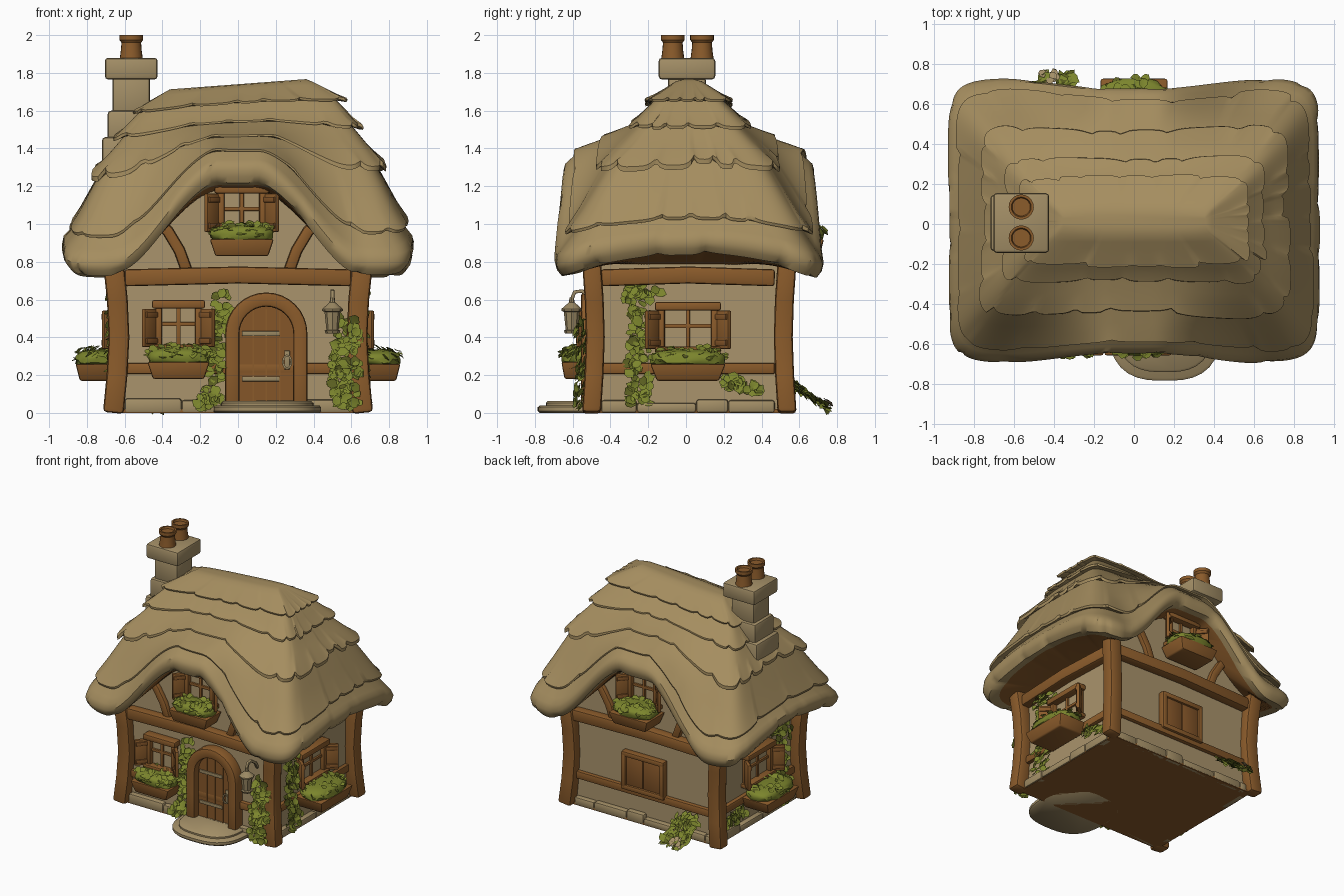
import bpy, bmesh, math, random
from mathutils import Vector, Matrix

if "Cube" in bpy.data.objects:
    bpy.data.objects.remove(bpy.data.objects["Cube"])

random.seed(4)
R = random.uniform
I = Matrix()


def mat(name, c):
    m = bpy.data.materials.new(name)
    m.diffuse_color = (*c, 1)
    m.use_nodes = True
    m.node_tree.nodes["Principled BSDF"].inputs["Base Color"].default_value = m.diffuse_color
    return m


THATCH = mat("thatch", (.376, .268, .115))
PLASTER = mat("plaster", (.40, .295, .15))
WOOD = mat("timber", (.26, .106, .024))
DOOR = mat("door_wood", (.235, .093, .022))
STONE = mat("stone", (.37, .275, .135))
LEAF = mat("leaf_green", (.20, .235, .026))
DARK = mat("dark_leaf", (.10, .11, .014))
METAL = mat("lamp_metal", (.33, .25, .125))


def finish(name, bm, mats, M=I, bevel=0, angle=35):
    bmesh.ops.recalc_face_normals(bm, faces=bm.faces[:])
    if bevel:
        es = [e for e in bm.edges if len(e.link_faces) == 2 and e.calc_face_angle(0) > .6]
        bmesh.ops.bevel(bm, geom=es, offset=bevel, segments=2, profile=.5, affect='EDGES')
    me = bpy.data.meshes.new(name)
    bm.to_mesh(me)
    bm.free()
    for m in (mats if isinstance(mats, list) else [mats]):
        me.materials.append(m)
    me.shade_smooth()
    me.set_sharp_from_angle(angle=math.radians(angle))
    ob = bpy.data.objects.new(name, me)
    ob.matrix_world = M
    bpy.context.collection.objects.link(ob)
    return ob


def loft(name, rings, mats, M=I, bevel=0, angle=35):
    bm = bmesh.new()
    vs = [[bm.verts.new(p) for p in r] for r in rings]
    n = len(vs[0])
    for a, b in zip(vs, vs[1:]):
        for i in range(n):
            bm.faces.new((a[i], a[(i + 1) % n], b[(i + 1) % n], b[i]))
    bm.faces.new(vs[0])
    bm.faces.new(vs[-1])
    return finish(name, bm, mats, M, bevel, angle)


def box(name, c, s, m, M=I, bevel=.01, taper=1):
    x, y, z = (v / 2 for v in s)
    sq = [(-1, -1), (1, -1), (1, 1), (-1, 1)]
    rings = [[(c[0] + u * x * k, c[1] + v * y * k, c[2] + w * z) for u, v in sq]
             for w, k in ((-1, taper), (1, 1))]
    return loft(name, rings, m, M, bevel)


def sweep(name, pts, w, d, m, M=I, depth=(0, 1, 0), bevel=.015):
    pts, dep, rings = [Vector(p) for p in pts], Vector(depth), []
    for i, p in enumerate(pts):
        t = pts[min(i + 1, len(pts) - 1)] - pts[max(i - 1, 0)]
        s = t.cross(dep).normalized() * w / 2
        e = dep * d / 2
        rings.append([p + s + e, p + s - e, p - s - e, p - s + e])
    return loft(name, rings, m, M, bevel)


def lathe(name, prof, m, M=I, seg=20, n=2):
    rings = []  # n > 2 squares the outline
    for r, z in prof:
        cs = [(math.cos(k * math.tau / seg), math.sin(k * math.tau / seg)) for k in range(seg)]
        rings.append([(r * c / (abs(c) ** n + abs(s) ** n) ** (1 / n),
                       r * s / (abs(c) ** n + abs(s) ** n) ** (1 / n), z) for c, s in cs])
    return loft(name, rings, m, M)


def extrude(name, pts, y0, y1, m, M=I):
    return loft(name, [[(x, y, z) for x, z in pts] for y in (y0, y1)], m, M)


def leaves(name, pts, size, mats, M=I, normal=(0, -1, .4), long=1):
    shape = [(0, -1, 0), (.7, -.4, .15), (.7, .3, .1), (0, 1, -.15), (-.7, .3, .1), (-.7, -.4, .15)]
    bm = bmesh.new()
    for p in pts:
        nrm = Vector(normal) + Vector((R(-.5, .5), R(-.5, .5), R(-.5, .5)))
        q = nrm.to_track_quat('Z', 'Y').to_matrix() @ Matrix.Rotation(R(-1.5, 1.5) / long, 3, 'Z')
        s = size * R(.7, 1.25)
        v = [bm.verts.new(Vector(p) + q @ Vector((x * s, y * s * long, z * s))) for x, y, z in shape]
        k = int(random.random() < .15) % len(mats)
        for f in (v[:4], [v[0], v[3], v[4], v[5]]):
            bm.faces.new(f).material_index = k
    return finish(name, bm, mats, M)


# wall frames: local x along the wall, -y outward
def wall(x, y, deg):
    return Matrix.Translation((x, y, 0)) @ Matrix.Rotation(math.radians(deg), 4, 'Z')


FRONT, BACK = wall(0, -.47, 0), wall(0, .5, 180)
RIGHT, LEFT = wall(.61, .01, 90), wall(-.61, .01, -90)


def arch(x):
    s = max(0, min(1, (.68 - abs(x)) / .58))
    return s * s * (3 - 2 * s)


# house body with arched gables front and back
xs = [-.61 + 1.22 * i / 40 for i in range(41)]
extrude("house_walls", [(-.61, .01), (.61, .01)] + [(x, .8 + .4 * arch(x)) for x in reversed(xs)],
        -.47, .5, PLASTER)
box("floor_base", (0, .015, .01), (1.28, 1.04, .02), WOOD, bevel=0)

# thatched roof: saw-tooth tiers, each key = (hip x, eave y, z, dormer y, dormer z)
KEYS = [(.915, .70, .78, .655, 1.28), (.85, .61, .95, .58, 1.385), (.72, .43, 1.30, .42, 1.46),
        (.605, .275, 1.49, .27, 1.535), (.525, .185, 1.62, .185, 1.64), (.39, .07, 1.725, .07, 1.735)]
SIDE = 64
N = SIDE * 4


def key(t):
    i = min(int(t), 4)
    return [a + (b - a) * (t - i) for a, b in zip(KEYS[i], KEYS[i + 1])]


def roof_pt(i, k, d=0, t=0, dz=0):
    f = (i % SIDE) / SIDE * 2 - 1
    sx, sy = [(f, -1), (1, f), (-f, 1), (-1, -f)][i // SIDE]
    r = (abs(sx) ** 10 + abs(sy) ** 10) ** .1
    sx, sy = sx / r, sy / r
    x = (k[0] + d * .8) * sx
    w = arch(x) * abs(sy) ** 4
    y = ((k[1] + d * .8) * (1 - w) + (k[3] + d * .6) * w) * sy + .015
    z = k[2] * (1 - w) + k[4] * w + d * .4 + dz
    z += .12 * (1 - sy * sy) * abs(sx) ** 8 * max(0, 1 - t / 2.4)
    return (x, y, z + .075 * x * min(t, 5) / 5 if t <= 5 else z)


def tufts():
    out = []
    while len(out) < N:
        n, r = random.randint(7, 20), random.random()
        out += [(.6 * r + .4 * (1 - abs(2 * j / (n - 1) - 1) ** 4), .02 + .025 * r) for j in range(n)]
    return out[:N]


tf = tufts()
rings = [[roof_pt(i, (.58, .45, .78, .45, 1.17), t=9) for i in range(N)]]
for k, s in (((.83, .61, .73, .60, 1.20), .3), ((.885, .67, .72, .64, 1.21), 1), ((.91, .695, .75, .655, 1.245), .7)):
    rings.append([roof_pt(i, k, dz=.02 * s - .035 * s * tf[i][0], d=.018 * tf[i][0]) for i in range(N)])
rings.append([roof_pt(i, KEYS[0], d=.005 + .018 * tf[i][0]) for i in range(N)])
for tier in range(5):
    tf = tufts()
    if tier:
        rings.append([roof_pt(i, key(tier - .22 * tf[i][0]), tf[i][1], tier) for i in range(N)])
        rings.append([roof_pt(i, key(tier - .22 * tf[i][0] + .06), tf[i][1] + .012, tier) for i in range(N)])
    for s in (.25, .5, .75, 1.02):
        t = min(tier + s, 5)
        rings.append([roof_pt(i, key(t), (1 - s) * (.02 + .5 * tf[i][1]) if s < 1 else 0, t) for i in range(N)])
rings.append([roof_pt(i, (.36, .03, 1.74, .03, 1.74), 0, 5) for i in range(N)])
roof = loft("thatched_roof", rings, [THATCH, WOOD], angle=40)
for p in roof.data.polygons[:N]:
    p.material_index = 1  # timber soffit

# chimney
for n, (x0, x1, y, z0, z1) in enumerate([(-.72, -.45, .14, 1.2, 1.46), (-.69, -.46, .12, 1.44, 1.6),
                                         (-.665, -.465, .10, 1.58, 1.78), (-.705, -.425, .15, 1.765, 1.88)]):
    box(f"chimney_block_{n}", ((x0 + x1) / 2, .005, (z0 + z1) / 2), (x1 - x0, 2 * y, z1 - z0), STONE, bevel=.018)
for y in (-.07, .085):
    lathe("chimney_pot", [(.062, 1.87), (.055, 1.92), (.052, 1.96), (.063, 1.975), (.063, 2), (.05, 2), (.045, 1.985)],
          WOOD, Matrix.Translation((-.565, y, 0)))

# bowed corner posts
for sx in (-1, 1):
    for y, sy in ((-.48, -1), (.515, 1)):
        sweep("corner_post", [(sx * (.63 + .03 * b), y + sy * .02 * b, z) for z, b in
                              ((0, 1), (.2, .35), (.4, 0), (.6, .3), (.8, 1))], .11, .1, WOOD, bevel=.02)

# beams and foundation stones on every wall
for nm, M, h in (("front", FRONT, .6), ("back", BACK, .6), ("right", RIGHT, .46), ("left", LEFT, .46)):
    sweep(nm + "_top_beam", [(-h, -.02, .715), (0, -.025, .73), (h, -.02, .715)], .09, .09, WOOD, M)
    box(nm + "_middle_beam", (0, -.005, .235), (2 * h, .05, .06), WOOD, M)
    x = -h
    while x < h - .05:
        w, t = min(R(.15, .32), h - x), R(.05, .085)
        box(nm + "_foundation_stone", (x + w / 2, -.01, t / 2), (w, .06, t), STONE, M, .015)
        x += w


# window with angled shutters and a planted flower box
def window(nm, M, cx, cz, w, h, depth, drop=.12):
    T = M @ Matrix.Translation((cx, 0, cz))
    box(nm + "_glass", (0, -.005, 0), (w, .02, h), PLASTER, T, 0)
    for s in (-1, 1):
        box(nm + "_jamb", (s * w / 2, -.02, 0), (.035, .06, h), WOOD, T)
        S = T @ Matrix.Translation((s * (w / 2 + .015), -.03, -.01)) @ Matrix.Rotation(s * -.85, 4, 'Z')
        box(nm + "_shutter", (s * .05, 0, 0), (.1, .025, h * .88), WOOD, S, .006)
        for z in (-.3, .3):
            box(nm + "_shutter_bar", (s * .05, -.015, z * h), (.085, .015, .03), DOOR, S, .004)
    box(nm + "_lintel", (0, -.03, h / 2), (w + .07, .08, .045), WOOD, T)
    box(nm + "_sill", (0, -.03, -h / 2), (w + .07, .08, .035), WOOD, T)
    box(nm + "_mullion", (0, -.015, 0), (.022, .03, h), WOOD, T, .004)
    box(nm + "_transom", (0, -.015, .01), (w, .03, .022), WOOD, T, .004)
    pw, pz = w + .12, -h / 2 - drop
    box(nm + "_flower_box", (0, -depth / 2, pz), (pw, depth, .09), WOOD, T, .01, .82)
    bm = bmesh.new()
    bmesh.ops.create_icosphere(bm, subdivisions=3, radius=1)
    for v in bm.verts:
        x, y, z = (math.copysign(abs(c) ** .75, c) for c in v.co)
        v.co = Vector((x * pw * .5, y * depth * .5 - depth / 2, z * .05 + pz + .07)) * R(.97, 1.03)
    finish(nm + "_plants", bm, LEAF, T)
    pts = []
    for _ in range(80):
        a, r = R(0, math.tau), R(.1, 1) ** .5
        pts.append((math.cos(a) * r * pw * .53, math.sin(a) * r * depth * .53 - depth / 2,
                    pz + .075 + .045 * math.sqrt(max(0, 1 - r * r)) + R(-.02, .02)))
    leaves(nm + "_plant_leaves", pts, .026, [LEAF, DARK], T, (0, -.5, 1))


window("front_window", FRONT, -.315, .46, .21, .23, .19)
window("front_gable_window", FRONT, .02, 1.07, .22, .23, .19, .08)
window("back_gable_window", BACK, 0, 1.07, .22, .23, .23, .08)
window("right_window", RIGHT, 0, .45, .28, .23, .25)
window("left_window", LEFT, 0, .45, .28, .23, .25)

# curved gable braces
for M in (FRONT, BACK):
    for s in (-1, 1):
        sweep("gable_brace", [(s * .27, -.01, .75), (s * .31, -.01, .86), (s * .37, -.01, .96), (s * .46, -.01, 1.05)],
              .06, .05, WOOD, M)

# closed shutters on the back wall
for s in (-1, 1):
    box("back_shutter", (s * .075, -.02, .39), (.145, .03, .24), DOOR, BACK, .006)
    box("back_shutter_jamb", (s * .165, -.02, .39), (.04, .06, .27), WOOD, BACK)
    box("back_shutter_rail", (0, -.02, .39 + s * .13), (.37, .06, .04), WOOD, BACK)

# front door with arched frame
semi = [(math.cos(math.pi * k / 16), math.sin(math.pi * k / 16)) for k in range(17)]
extrude("door", [(0, .05)] + [(.3, .05)] + [(.15 + .16 * c, .42 + .16 * s) for c, s in semi], -.03, 0, DOOR, FRONT)
sweep("door_frame", [(.33, -.03, .03), (.33, -.03, .25)] + [(.15 + .18 * c, -.03, .42 + .18 * s) for c, s in semi]
      + [(-.03, -.03, .25), (-.03, -.03, .03)], .075, .11, WOOD, FRONT)
for x in (.08, .15, .22):
    box("door_plank_line", (x, -.032, .3), (.008, .008, .5), WOOD, FRONT, 0)
for z in (.18, .42):
    box("door_hinge_strap", (.12, -.035, z), (.2, .012, .025), METAL, FRONT, .003)
box("door_handle_plate", (.26, -.035, .28), (.03, .012, .1), METAL, FRONT, .004)
ring = [(.26 + .022 * math.sin(k * math.tau / 12), -.055, .27 + .035 * math.cos(k * math.tau / 12)) for k in range(13)]
sweep("door_ring", ring, .01, .01, METAL, FRONT, bevel=0)

# doorstep slabs
for k, z0, z1 in ((1, 0, .04), (.86, .03, .062)):
    lathe("doorstep", [(.97, z0), (1, z0 + .01), (1, z1 - .01), (.96, z1)], STONE,
          Matrix.Translation((.155, -.48, 0)) @ Matrix.Diagonal((.285 * k, .305 * k, 1, 1)), 40, 2.8)

# hanging lamp on a hooked bracket
sweep("lamp_bracket", [(.5, -.47, .56), (.5, -.5, .61), (.5, -.55, .645), (.5, -.59, .64), (.5, -.605, .6)],
      .02, .02, METAL, depth=(1, 0, 0), bevel=.004)
lathe("lamp", [(.012, .61), (.015, .585), (.055, .55), (.055, .54), (.042, .535), (.032, .44), (.042, .435), (.035, .42)],
      METAL, Matrix.Translation((.5, -.605, 0)), 8)


# climbing ivy
def ivy(nm, M, path, spread, n, out=.03):
    pts = []
    for _ in range(n):
        u = R(0, len(path) - 1.001)
        (x0, z0), (x1, z1), f = path[int(u)], path[int(u) + 1], u % 1
        pts.append((x0 + (x1 - x0) * f + R(-spread, spread), -R(.01, .02 + out),
                    max(.035, z0 + (z1 - z0) * f + R(-.03, .03))))
    leaves(nm, pts, .031, [LEAF, DARK], M)


ivy("ivy_door_left", FRONT, [(-.2, .03), (-.13, .1), (-.12, .3), (-.1, .42), (-.09, .62)], .05, 110, .05)
ivy("ivy_front_right", FRONT, [(.58, .03), (.57, .15), (.57, .3), (.58, .48)], .075, 150, .1)
for nm, M, s in (("right", RIGHT, 1), ("left", LEFT, -1)):
    ivy("ivy_tall_" + nm, M, [(-.26 * s, .03), (-.26 * s, .3), (-.25 * s, .45), (-.3 * s, .67)], .06, 110, .06)
    ivy("ivy_top_" + nm, M, [(-.32 * s, .66), (-.16 * s, .62)], .03, 25)
    ivy("ivy_low_" + nm, M, [(.2 * s, .17), (.28 * s, .14), (.38 * s, .12)], .03, 35)

# leaning bush and pale flowers behind the house
pts = [(R(-.5, -.3), .53 + .23 * u, max(.02, .17 - .15 * u + R(-.02, .02))) for u in [R(0, 1) for _ in range(90)]]
leaves("back_bush", pts, .028, [LEAF, DARK], normal=(0, .6, .8), long=1.4)
leaves("back_flowers", [(R(-.48, -.38), R(.7, .77), R(.03, .07)) for _ in range(14)], .022, [STONE], normal=(0, .5, 1))
